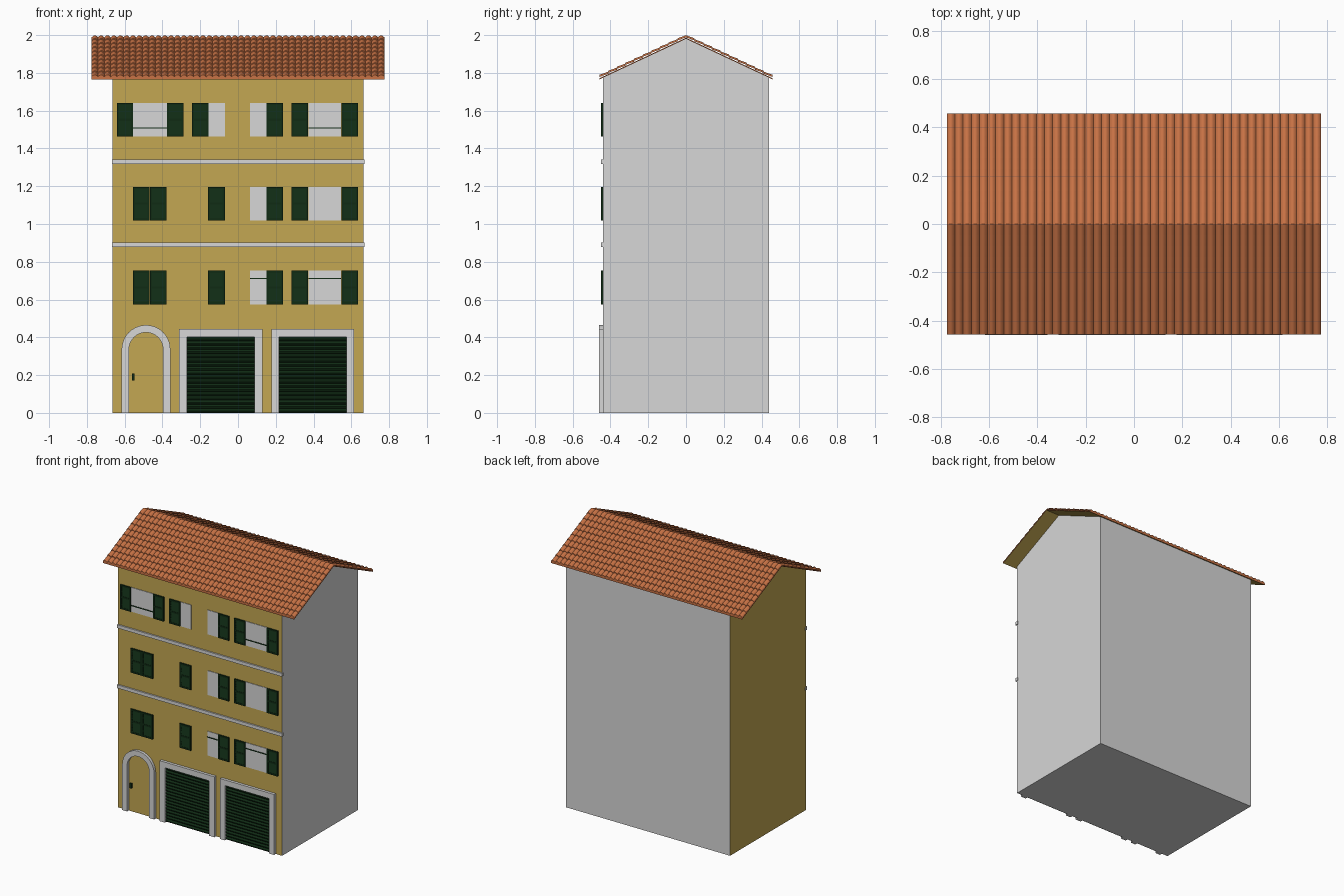
import bpy, bmesh, math
from mathutils import Vector

if "Cube" in bpy.data.objects:
    bpy.data.objects.remove(bpy.data.objects["Cube"])


def material(name, rgb):
    m = bpy.data.materials.new(name)
    m.diffuse_color = (*rgb, 1)
    m.use_nodes = True
    m.node_tree.nodes["Principled BSDF"].inputs["Base Color"].default_value = m.diffuse_color
    return m


YELLOW = material("ochre_plaster", (0.55, 0.385, 0.085))
GREY = material("pale_grey", (0.68, 0.68, 0.68))
GREEN = material("dark_green", (0.005, 0.024, 0.007))
TILE = material("terracotta", (0.58, 0.17, 0.06))
FRONT = -0.44


def prism(bm, pts, offset):
    """Closed prism from a planar outline moved along offset."""
    off = Vector(offset)
    a = [bm.verts.new(p) for p in pts]
    b = [bm.verts.new(Vector(p) + off) for p in pts]
    faces = [bm.faces.new(a), bm.faces.new(b[::-1])]
    for i in range(len(a)):
        j = (i + 1) % len(a)
        faces.append(bm.faces.new((a[i], b[i], b[j], a[j])))
    bmesh.ops.recalc_face_normals(bm, faces=faces)


def box(bm, x0, x1, z0, z1, out, inn=-0.01):
    """Box on the front wall, from inn behind it to out in front."""
    y = FRONT - inn
    prism(bm, [(x0, y, z0), (x1, y, z0), (x1, y, z1), (x0, y, z1)], (0, -out + inn, 0))


def finish(name, bm, *mats):
    me = bpy.data.meshes.new(name)
    bm.normal_update()
    bm.to_mesh(me)
    bm.free()
    for m in mats:
        me.materials.append(m)
    ob = bpy.data.objects.new(name, me)
    bpy.context.collection.objects.link(ob)
    return ob


# House body: front and left plastered, other sides grey
RIDGE, PITCH = 1.986, 0.468
wall_top = RIDGE - 0.003
bm = bmesh.new()
ez = wall_top - PITCH * 0.44
prism(bm, [(-0.665, -0.44, 0), (-0.665, 0.44, 0), (-0.665, 0.44, ez),
           (-0.665, 0, wall_top), (-0.665, -0.44, ez)], (1.33, 0, 0))
bm.normal_update()
for f in bm.faces:
    f.material_index = 0 if f.normal.y < -0.9 or f.normal.x < -0.9 else 1
finish("house_body", bm, YELLOW, GREY)

# Roof deck: thin chevron with plaster-coloured underside
XR, EAVE = 0.775, 0.457
bm = bmesh.new()
drop = RIDGE - PITCH * EAVE
prism(bm, [(-XR, -EAVE, drop), (-XR, 0, RIDGE), (-XR, EAVE, drop),
           (-XR, EAVE, drop - 0.006), (-XR, 0, RIDGE - 0.006), (-XR, -EAVE, drop - 0.006)],
      (2 * XR, 0, 0))
bm.normal_update()
for f in bm.faces:
    f.material_index = 1 if f.normal.z < -0.3 else 0
finish("roof_deck", bm, TILE, YELLOW)

# Barrel tiles: overlapping scalloped rows on both slopes
COLS, SEG, ROWS = 46, 6, 10
step = EAVE / ROWS
bm = bmesh.new()
for s in (-1, 1):
    for r in range(ROWS):
        d0, d1 = r * step, (r + 1) * step
        lines = []
        for d, lift, k in ((d0, 0.002, 1), (d1, 0.007, 1), (d1, 0, 0)):
            row = []
            for i in range(COLS * SEG + 1):
                bump = 0.011 * math.sin(math.pi * (i % SEG) / SEG) * k
                x = -XR + 2 * XR * i / (COLS * SEG)
                row.append(bm.verts.new((x, s * d, RIDGE - PITCH * d + lift + bump)))
            lines.append(row)
        for a, b in zip(lines, lines[1:]):
            for i in range(COLS * SEG):
                f = bm.faces.new((a[i], a[i + 1], b[i + 1], b[i]))
                f.normal_update()
                if f.normal.dot(Vector((0, s * 0.5, 1))) < 0:
                    f.normal_flip()
tiles = finish("roof_tiles", bm, TILE)
bpy.context.view_layer.objects.active = tiles
tiles.select_set(True)
bpy.ops.object.shade_smooth_by_angle(angle=math.radians(35))

# String courses between the floors
bm = bmesh.new()
for z in (0.889, 1.329):
    box(bm, -0.666, 0.671, z - 0.012, z + 0.012, 0.011)
finish("string_courses", bm, GREY)

# Arched door surround
bm = bmesh.new()
cx, cz, n = -0.487, 0.336, 20


def arch(rad):
    pts = [(cx + rad, FRONT, 0)]
    pts += [(cx + rad * math.cos(math.pi * i / n), FRONT, cz + rad * math.sin(math.pi * i / n))
            for i in range(n + 1)]
    return pts + [(cx - rad, FRONT, 0)]


prism(bm, arch(0.129) + arch(0.09)[::-1], (0, -0.02, 0))
finish("door_surround", bm, GREY)
bm = bmesh.new()
box(bm, -0.562, -0.548, 0.172, 0.208, 0.012)
finish("door_handle", bm, GREEN)

# Garage surrounds and roller doors with rounded slats
for label, o0, o1, i0, i1 in (("left", -0.312, 0.13, -0.27, 0.087),
                              ("right", 0.177, 0.614, 0.216, 0.574)):
    bm = bmesh.new()
    prism(bm, [(x, FRONT, z) for x, z in ((o0, 0), (o0, 0.443), (o1, 0.443), (o1, 0),
                                          (i1, 0), (i1, 0.402), (i0, 0.402), (i0, 0))],
          (0, -0.02, 0))
    finish(f"garage_surround_{label}", bm, GREY)
    bm = bmesh.new()
    h = 0.402 / 18
    for k in range(18):
        prof = [(i0, FRONT - 0.001 - 0.009 * math.sin(math.pi * t / 6), (k + t / 6) * h)
                for t in range(7)]
        prism(bm, prof, (i1 - i0, 0, 0))
    finish(f"garage_door_{label}", bm, GREEN)


# Louvred shutter: frame plus slanted slats
def shutter(bm, x0, x1, z0, z1):
    w = 0.012
    box(bm, x0 + 0.001, x0 + w, z0, z1, 0.009)
    box(bm, x1 - w, x1 - 0.001, z0, z1, 0.009)
    zm = (z0 + z1) / 2
    for a in (z0, zm - w / 2, z1 - w):
        box(bm, x0 + w, x1 - w, a, a + w, 0.009)
    for lo, hi in ((z0 + w, zm - w / 2), (zm + w / 2, z1 - w)):
        h = (hi - lo) / 6
        for k in range(6):
            z = lo + k * h
            prism(bm, [(x0 + w, FRONT, z), (x0 + w, FRONT - 0.007, z),
                       (x0 + w, FRONT - 0.002, z + h), (x0 + w, FRONT, z + h)],
                  (x1 - x0 - 2 * w, 0, 0))


# Windows: (shutter spans, pane span) per column; closed ones have no pane
A_OPEN = ([(-0.641, -0.555), (-0.377, -0.288)], (-0.555, -0.377))
A_SHUT = ([(-0.557, -0.467), (-0.467, -0.377)], None)
B_OPEN = ([(-0.245, -0.156)], (-0.156, -0.068))
B_SHUT = ([(-0.161, -0.069)], None)
C = ([(0.15, 0.24)], (0.063, 0.15))
D = ([(0.282, 0.372), (0.546, 0.636)], (0.372, 0.546))
FLOORS = (("first", 0.575, 0.711, (A_SHUT, B_SHUT, C, D), (C, D)),
          ("second", 1.019, None, (A_SHUT, B_SHUT, C, D), ()),
          ("third", 1.463, 1.509, (A_OPEN, B_OPEN, C, D), (A_OPEN, D)))
for floor, z0, rail, cols, railed in FLOORS:
    z1 = z0 + 0.178
    sh, pane, rods = bmesh.new(), bmesh.new(), bmesh.new()
    for spans, glass in cols:
        for x0, x1 in spans:
            shutter(sh, x0, x1, z0, z1)
        if glass:
            box(pane, *glass, z0, z1, 0.004)
    for _, glass in railed:
        box(rods, *glass, rail - 0.003, rail + 0.003, 0.008)
    finish(f"shutters_{floor}_floor", sh, GREEN)
    finish(f"window_panes_{floor}_floor", pane, GREY)
    if railed:
        finish(f"window_rails_{floor}_floor", rods, GREEN)
    else:
        rods.free()
